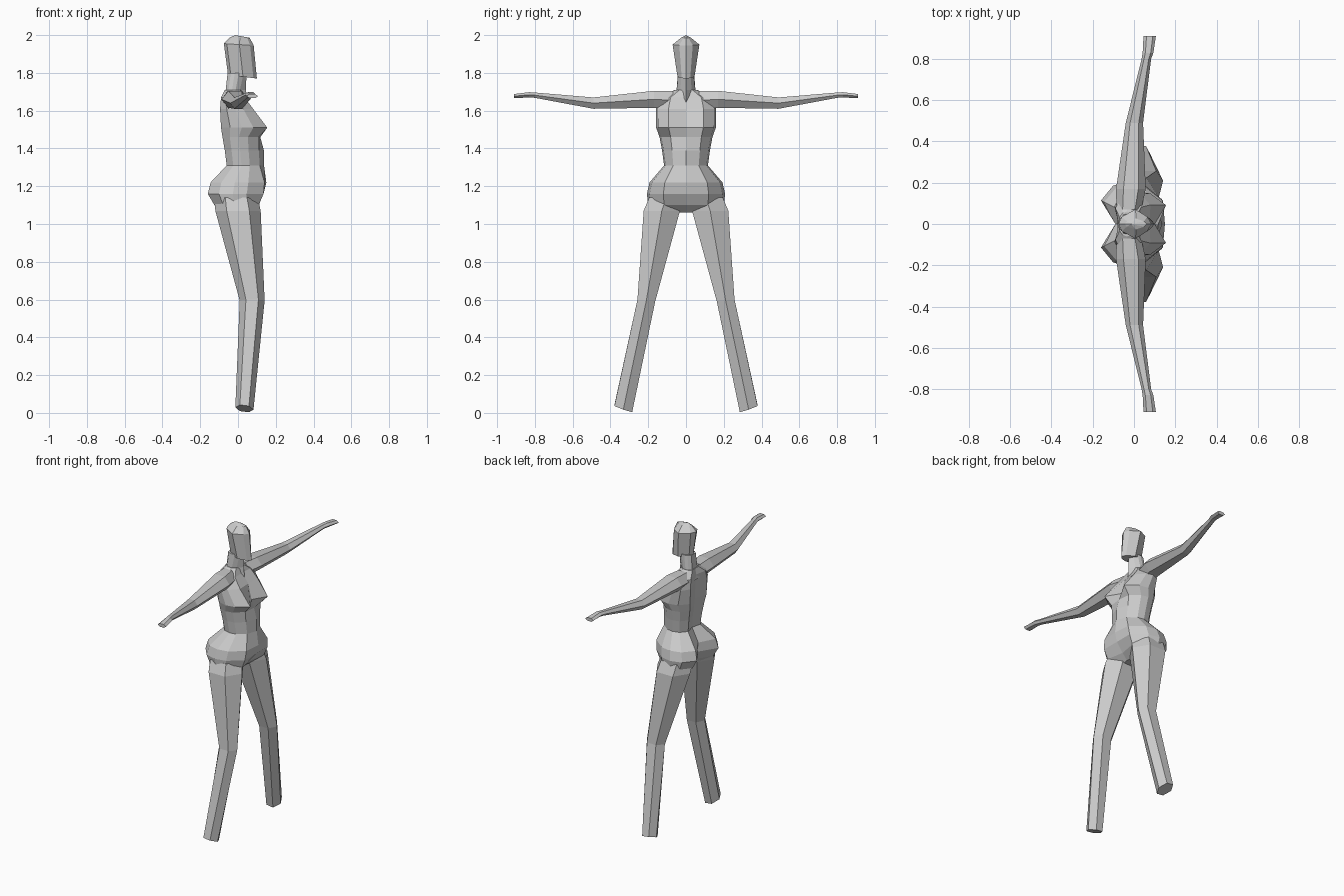
import bpy, bmesh
from math import cos, sin, radians

if "Cube" in bpy.data.objects:
    bpy.data.objects.remove(bpy.data.objects["Cube"])


def loft(name, rings, tip=None):
    """Skin a list of closed rings; cap the ends, or close the last on a tip."""
    bm = bmesh.new()
    vs = [[bm.verts.new(p) for p in r] for r in rings]
    n = len(vs[0])
    for a, b in zip(vs, vs[1:]):
        for i in range(n):
            j = (i + 1) % n
            bm.faces.new((a[i], a[j], b[j], b[i]))
    bm.faces.new(vs[0])
    if tip:
        t = bm.verts.new(tip)
        for i in range(n):
            bm.faces.new((vs[-1][i], vs[-1][(i + 1) % n], t))
    else:
        bm.faces.new(vs[-1])
    bmesh.ops.recalc_face_normals(bm, faces=bm.faces)
    me = bpy.data.meshes.new(name)
    bm.to_mesh(me)
    bm.free()
    ob = bpy.data.objects.new(name, me)
    bpy.context.collection.objects.link(ob)
    return ob


def body_ring(z, w, fc, fb, bb, bc):
    """Symmetric section: half width, front centre/bulge, back bulge/centre."""
    d = fb - bb
    half = [(fb, .58 * w), (fb - .3 * d, .93 * w), (fb - .55 * d, w),
            (bb + .2 * d, .9 * w), (bb, .55 * w)]
    pts = [(fc, 0)] + half + [(bc, 0)] + [(x, -y) for x, y in reversed(half)]
    return [(x, y, z) for x, y in pts]


# Torso, from crotch to neck base
torso = [
    (1.06, .05, .055, .05, -.04, -.03),
    (1.10, .20, .09, .11, -.125, -.06),
    (1.16, .207, .135, .135, -.16, -.09),
    (1.22, .193, .15, .14, -.145, -.09),
    (1.31, .116, .138, .115, -.06, -.045),
    (1.39, .127, .137, .11, -.07, -.05),
    (1.46, .14, .118, .11, -.082, -.06),
    (1.51, .158, .10, .155, -.09, -.065),
    (1.61, .16, .075, .08, -.095, -.07),
    (1.67, .14, .03, .035, -.09, -.075),
    (1.71, .06, .02, .01, -.07, -.068),
]
loft("torso", [body_ring(*r) for r in torso])

# Neck, with a front wedge running down into the chest
loft("neck", [body_ring(*r) for r in [
    (1.64, .06, .05, .0, -.08, -.08),
    (1.71, .05, .042, .01, -.065, -.065),
    (1.80, .043, .045, .03, -.055, -.055)]])


# Head: octagonal-like section with a central face ridge
def head_ring(z, w, back, front, drop=0):
    d = front - back
    half = [(front - .12 * d, .5 * w), (back + .52 * d, w), (back + .1 * d, .5 * w)]
    pts = [(front, 0)] + half + [(back, 0)] + [(x, -y) for x, y in reversed(half)]
    return [(x, y, z - drop * (x - back) / d) for x, y in pts]


loft("head", [head_ring(1.79, .045, -.053, .10, .02),
              head_ring(1.955, .071, -.075, .083, .01),
              head_ring(1.986, .026, -.045, .062)], tip=(-.015, 0, 2.0))

hexa = [(cos(radians(60 * i)), sin(radians(60 * i)) / sin(radians(60))) for i in range(6)]

# Legs: x and y centre, z, x and y half size, end tilt
legs = [(-.01, .105, 1.14, .115, .09, 0), (0, .128, 1.07, .12, .096, 0),
        (.075, .21, .595, .066, .047, .1), (.034, .332, .023, .048, .047, .35)]
# Arms: y, x and z centre, x and z half size
arms = [(.07, -.025, 1.655, .06, .05), (.17, -.015, 1.66, .072, .045),
        (.49, .002, 1.64, .042, .03), (.80, .06, 1.682, .023, .014),
        (.83, .068, 1.684, .026, .014), (.91, .076, 1.677, .03, .011)]

for side, s in (("left", 1), ("right", -1)):
    loft(side + "_leg", [[(x + a * rx, s * (y + b * ry),
                           max(0, z + t * b * ry - .006 * a * (z < .1)))
                          for a, b in hexa] for x, y, z, rx, ry, t in legs])
    loft(side + "_arm", [[(x + a * rx, s * y, z + b * rz) for a, b in hexa]
                         for y, x, z, rx, rz in arms])
